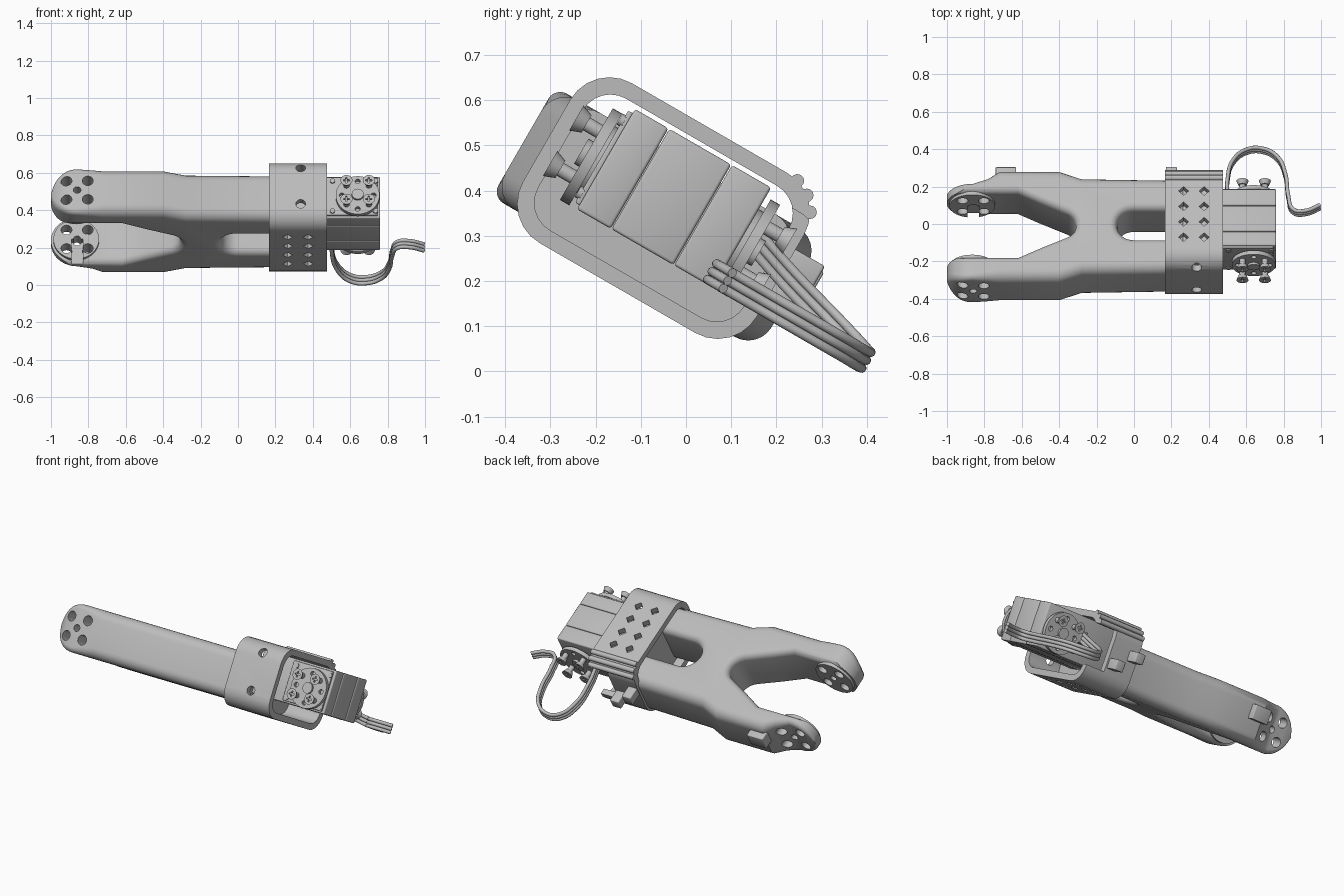
import bpy, bmesh, math
from mathutils import Matrix, Vector

if "Cube" in bpy.data.objects:
    bpy.data.objects.remove(bpy.data.objects["Cube"], do_unlink=True)

TILT = math.radians(-30)      # the whole link is rolled about its long axis
UC, VC = -0.225, 0.26         # middle of the link in its own frame

grey = bpy.data.materials.new("plain grey")
grey.use_nodes = True
grey.diffuse_color = (0.5, 0.5, 0.5, 1)
grey.node_tree.nodes["Principled BSDF"].inputs["Base Color"].default_value = (0.5, 0.5, 0.5, 1)


def finish(name, bm):
    bmesh.ops.recalc_face_normals(bm, faces=bm.faces)
    mesh = bpy.data.meshes.new(name)
    bm.to_mesh(mesh)
    bm.free()
    ob = bpy.data.objects.new(name, mesh)
    bpy.context.collection.objects.link(ob)
    mesh.materials.append(grey)
    ob.rotation_euler.x = TILT
    return ob


def loft(name, rings):
    """Skin a closed solid through rings with equal point counts."""
    bm = bmesh.new()
    rows = [[bm.verts.new(p) for p in ring] for ring in rings]
    n = len(rows[0])
    for a, b in zip(rows, rows[1:]):
        for i in range(n):
            j = (i + 1) % n
            bm.faces.new((a[i], a[j], b[j], b[i]))
    bm.faces.new(rows[0])
    bm.faces.new(rows[-1])
    return finish(name, bm)


def box(name, centre, size, bevel=0.0):
    bm = bmesh.new()
    bmesh.ops.create_cube(bm, size=1, matrix=Matrix.Translation(centre) @ Matrix.Diagonal((*size, 1)))
    if bevel:
        bmesh.ops.bevel(bm, geom=bm.edges[:], offset=bevel, segments=3, profile=0.5, affect='EDGES')
    return finish(name, bm)


def rod(name, centre, radius, depth, axis="Y", sides=24, top=None):
    turn = {"Y": Matrix.Rotation(math.pi / 2, 4, 'X'), "X": Matrix.Rotation(math.pi / 2, 4, 'Y'),
            "Z": Matrix.Identity(4)}[axis]
    bm = bmesh.new()
    bmesh.ops.create_cone(bm, cap_ends=True, segments=sides, radius1=radius,
                          radius2=radius if top is None else top, depth=depth,
                          matrix=Matrix.Translation(centre) @ turn)
    return finish(name, bm)


def combine(target, tools, operation='DIFFERENCE'):
    bpy.context.view_layer.objects.active = target
    for tool in tools:
        mod = target.modifiers.new("combine", 'BOOLEAN')
        mod.operation, mod.solver, mod.object = operation, 'EXACT', tool
        bpy.ops.object.modifier_apply(modifier=mod.name)
        bpy.data.objects.remove(tool, do_unlink=True)


def rounded(x, lo, hi, vc, h, r):
    """Rounded rectangle across the link at position x."""
    r = min(r, h * 0.95)
    corners = [(hi - r, vc + h - r), (lo + r, vc + h - r), (lo + r, vc - h + r), (hi - r, vc - h + r)]
    return [(x, u + r * math.cos(a), v + r * math.sin(a))
            for q, (u, v) in enumerate(corners)
            for a in [math.radians(90 * q + 15 * k) for k in range(7)]]


# Fork body: rounded tips, wide arms, narrower waist
sections = []
for k in range(1, 13):
    a = math.radians(7.5 * k)
    c = math.cos(a)
    sections.append((-0.86 - 0.14 * c, 0.34 - 0.06 * c ** 3, 0.255, 0.14 * math.sin(a), 0.03))
sections += [(-0.78, 0.34, 0.29, 0.14, 0.045), (-0.72, 0.34, 0.34, 0.14, 0.06), (-0.4, 0.34, 0.34, 0.14, 0.06),
             (-0.28, 0.295, 0.295, 0.14, 0.06), (0.26, 0.285, 0.285, 0.14, 0.06)]
fork = loft("fork_body", [rounded(x, UC - wl, UC + wr, VC, h, r) for x, wl, wr, h, r in sections])


def flared_cutter(name, outline, rim=0.04):
    """Opening through the body whose edges flare out in a round lip."""
    steps = [math.radians(15 * k) for k in range(7)]
    half = [(0.14 - rim + rim * math.sin(a), rim * (1 - math.cos(a))) for a in steps] + [(0.22, rim)]
    levels = [(-v, d) for v, d in reversed(half)] + half
    return loft(name, [[(x, UC + w, VC + v) for x, w in outline(d)] for v, d in levels])


def crotch(d):
    side = [(-1.2, 0.2 + d), (-0.62, 0.2 + d), (-0.5, 0.14 + d)]
    arc = [(-0.39 + (0.08 + d) * math.cos(math.radians(a)), (0.08 + d) * math.sin(math.radians(a)))
           for a in range(65, -66, -13)]
    return side + arc + [(x, -w) for x, w in reversed(side)]


def slot(d):
    arc = [(0.0 - (0.09 + d) * math.cos(math.radians(a)), (0.09 + d) * math.sin(math.radians(a)))
           for a in range(-90, 91, 12)]
    return [(0.22, -0.09 - d)] + arc + [(0.22, 0.09 + d)]


combine(fork, [flared_cutter("crotch_cutter", crotch), flared_cutter("slot_cutter", slot)])

# Round mounting pads inside the tips, then screw holes and keyway
pads = [rod("pad", (-0.865, UC + s * 0.205, VC), 0.122, 0.04, sides=40) for s in (-1, 1)]
combine(fork, pads, 'UNION')
holes = [rod("hole", (-0.86 + dx, UC, VC + dv), 0.029, 1.2)
         for dx in (-0.057, 0.057) for dv in (-0.057, 0.057)]
holes.append(rod("centre_hole", (-0.86, UC, VC), 0.02, 1.2))
holes.append(box("keyway", (-0.86, UC + 0.19, VC - 0.08), (0.06, 0.06, 0.16)))
combine(fork, holes)

# Sleeve clamped round the waist, with drilled faces and one open side
U0, U1, SV, SH = -0.522, 0.075, 0.288, 0.204
sleeve = loft("sleeve", [rounded(x, U0, U1, SV, SH, 0.1) for x in (0.165, 0.475)])
bore = loft("bore", [rounded(x, U0 + 0.036, U1 - 0.036, SV, SH - 0.036, 0.07) for x in (0.1, 0.6)])
cutters = [bore, box("side_notch", (0.45, 0.08, 0.31), (0.2, 0.12, 0.24))]
for x in (0.265, 0.375):
    for i in range(4):
        cutters.append(rod("dot", (x, -0.08 - 0.095 * i, SV), 0.027, 0.8, "Z", 4))
cutters += [rod("side_hole", (0.335, U0, v), 0.026, 0.2) for v in (0.2, 0.425)]
combine(sleeve, cutters)

# Ribs along the sleeve's upper back corner, and small lugs
for i in range(3):
    a = math.radians(30 + 22 * i)
    rod("sleeve_rib", (0.32, -0.025 + 0.1 * math.cos(a), 0.392 + 0.1 * math.sin(a)), 0.015, 0.31, "X", 12)
for x, v in ((0.2, 0.325), (0.31, 0.245)):
    box("sleeve_lug", (x, 0.1, v), (0.06, 0.1, 0.06), 0.006)
box("tip_lug", (-0.685, 0.12, 0.3), (0.11, 0.07, 0.085), 0.005)

# Servo case in three layers
for name, lo, hi in (("servo_front", -0.388, -0.302), ("servo_middle", -0.3, -0.142), ("servo_back", -0.14, -0.04)):
    box(name, (0.51, (lo + hi) / 2, 0.318), (0.5, hi - lo, 0.256), 0.007)
box("servo_front_plate", (0.61, -0.392, 0.318), (0.27, 0.014, 0.235), 0.004)
box("servo_socket", (0.5, -0.03, 0.33), (0.05, 0.04, 0.07), 0.004)

# Horns with hubs and pan-head screws on both ends
for side, face in ((-1, -0.395), (1, -0.04)):
    tag = "front" if side < 0 else "back"
    rod(tag + "_horn_boss", (0.64, face + side * 0.006, 0.306), 0.085, 0.016, sides=40)
    horn = rod(tag + "_horn", (0.64, face + side * 0.024, 0.306), 0.117, 0.024, sides=48)
    combine(horn, [rod("horn_hole", (0.64 + 0.085 * math.cos(a), face + side * 0.024, 0.306 + 0.085 * math.sin(a)),
                       0.014, 0.1, sides=16) for a in [i * math.pi / 2 for i in range(4)]])
    rod(tag + "_hub", (0.64, face + side * 0.042, 0.306), 0.032, 0.014)
    for dx in (-0.06, 0.06):
        for dv in (-0.058, 0.058):
            at = Vector((0.64 + dx, face, 0.306 + dv))
            rod(tag + "_screw_shank", at + Vector((0, side * 0.05, 0)), 0.016, 0.04, sides=16)
            near, far = (0.032, 0.022) if side < 0 else (0.022, 0.032)
            head = rod(tag + "_screw_head", at + Vector((0, side * 0.082, 0)), far, 0.026, top=near)
            slots = [box("slot", at + Vector((0, side * 0.094, 0)), s)
                     for s in ((0.034, 0.018, 0.008), (0.008, 0.018, 0.034))]
            combine(head, slots)
for x in (0.505, 0.735):
    for v in (0.225, 0.41):
        rod("case_screw", (x, -0.4, v), 0.014, 0.012, sides=16)

# Three-strand cable looping out behind
path = [(0.5, -0.02, 0.33), (0.5, 0.1, 0.29), (0.53, 0.24, 0.25), (0.6, 0.318, 0.226), (0.68, 0.33, 0.22),
        (0.765, 0.28, 0.22), (0.81, 0.17, 0.22), (0.825, 0.04, 0.22), (0.855, -0.05, 0.22),
        (0.92, -0.055, 0.22), (0.995, -0.02, 0.22)]
for i in (-1, 0, 1):
    curve = bpy.data.curves.new("cable_strand", 'CURVE')
    curve.dimensions = '3D'
    curve.bevel_depth, curve.bevel_resolution, curve.resolution_u = 0.0105, 3, 8
    curve.use_fill_caps = True
    spline = curve.splines.new('BEZIER')
    spline.bezier_points.add(len(path) - 1)
    for point, (x, u, v) in zip(spline.bezier_points, path):
        point.co = (x, u, v + i * 0.02)
        point.handle_left_type = point.handle_right_type = 'AUTO'
    curve.materials.append(grey)
    strand = bpy.data.objects.new("cable_strand", curve)
    strand.rotation_euler.x = TILT
    bpy.context.collection.objects.link(strand)

# Smooth shading with crisp edges
bpy.ops.object.select_all(action='DESELECT')
for ob in bpy.context.collection.objects:
    if ob.type == 'MESH':
        ob.select_set(True)
        bpy.context.view_layer.objects.active = ob
bpy.ops.object.shade_smooth_by_angle(angle=math.radians(32))
